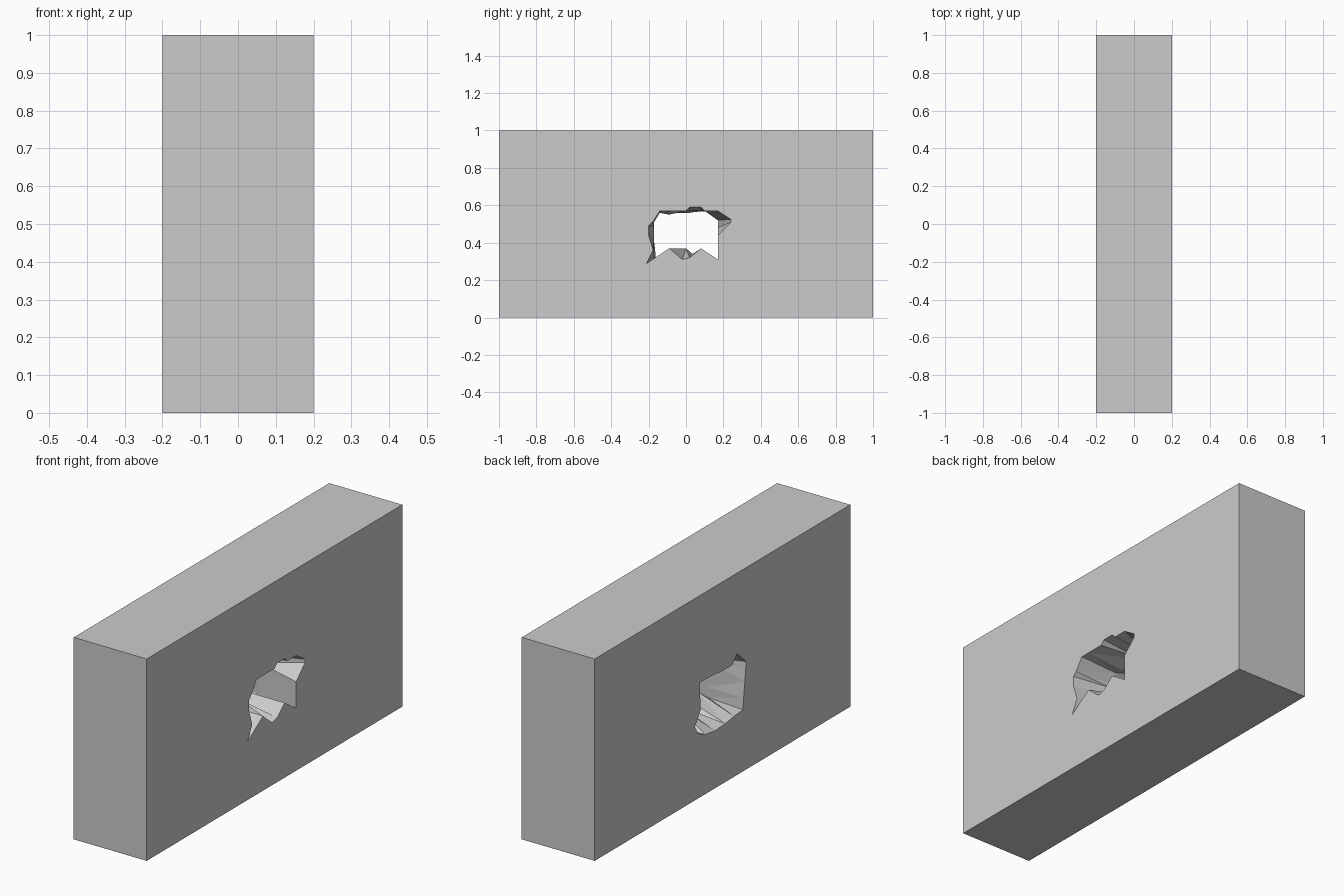
import bpy, bmesh

if "Cube" in bpy.data.objects:
    bpy.data.objects.remove(bpy.data.objects["Cube"])

# Jagged hole outlines as (y, z), all running the same way round
HOLE_RIGHT = [(-.21, .29), (-.09, .37), (-.02, .31), (.02, .32), (.08, .37), (.17, .31),
              (.17, .44), (.24, .51), (.24, .525), (.17, .57), (.1, .57), (.08, .59),
              (.02, .59), (0, .57), (-.09, .57), (-.14, .57), (-.18, .51), (-.2, .49),
              (-.2, .44), (-.175, .36)]
HOLE_MIDDLE = [(-.17, .31), (-.09, .37), (0, .37), (.035, .34), (.08, .37), (.17, .31),
               (.17, .44), (.17, .48), (.17, .52), (.1, .57), (.08, .57), (.05, .57),
               (.02, .57), (0, .57), (-.09, .55), (-.14, .56), (-.17, .51), (-.17, .49),
               (-.17, .44), (-.17, .36)]
HOLE_LEFT = [(-.16, .305), (-.09, .3), (-.02, .29), (.06, .285), (.137, .296), (.192, .322),
             (.216, .365), (.17, .432), (.176, .52), (.176, .569), (.1, .567), (.05, .565),
             (.02, .56), (0, .56), (-.075, .557), (-.114, .601), (-.184, .535), (-.182, .51),
             (-.175, .44), (-.165, .36)]
HALF_T = 0.2

bm = bmesh.new()


def ring(x, outline):
    return [bm.verts.new((x, y, z)) for y, z in outline]


def bridge(a, b):
    n = len(a)
    for i in range(n):
        j = (i + 1) % n
        bm.faces.new((a[i], a[j], b[j], b[i]))


def loop_edges(loop):
    return [bm.edges.get((loop[i - 1], loop[i])) for i in range(len(loop))]


# Outer walls of the block
rect = [(-1, 0), (1, 0), (1, 1), (-1, 1)]
outer_r, outer_l = ring(HALF_T, rect), ring(-HALF_T, rect)
bridge(outer_r, outer_l)

# Broken tunnel through the block
hole_r, hole_m, hole_l = ring(HALF_T, HOLE_RIGHT), ring(0, HOLE_MIDDLE), ring(-HALF_T, HOLE_LEFT)
bridge(hole_r, hole_m)
bridge(hole_m, hole_l)
tunnel = [f for f in bm.faces if any(v in hole_m for v in f.verts)]

# Large side faces with the hole left open
for outer, hole, sx in ((outer_r, hole_r, 1), (outer_l, hole_l, -1)):
    bmesh.ops.triangle_fill(bm, use_beauty=True, edges=loop_edges(outer) + loop_edges(hole),
                            normal=(sx, 0, 0))
bmesh.ops.triangulate(bm, faces=tunnel)
bmesh.ops.recalc_face_normals(bm, faces=bm.faces[:])

mesh = bpy.data.meshes.new("broken_wall")
bm.to_mesh(mesh)
bm.free()
bpy.context.collection.objects.link(bpy.data.objects.new("broken_wall", mesh))
